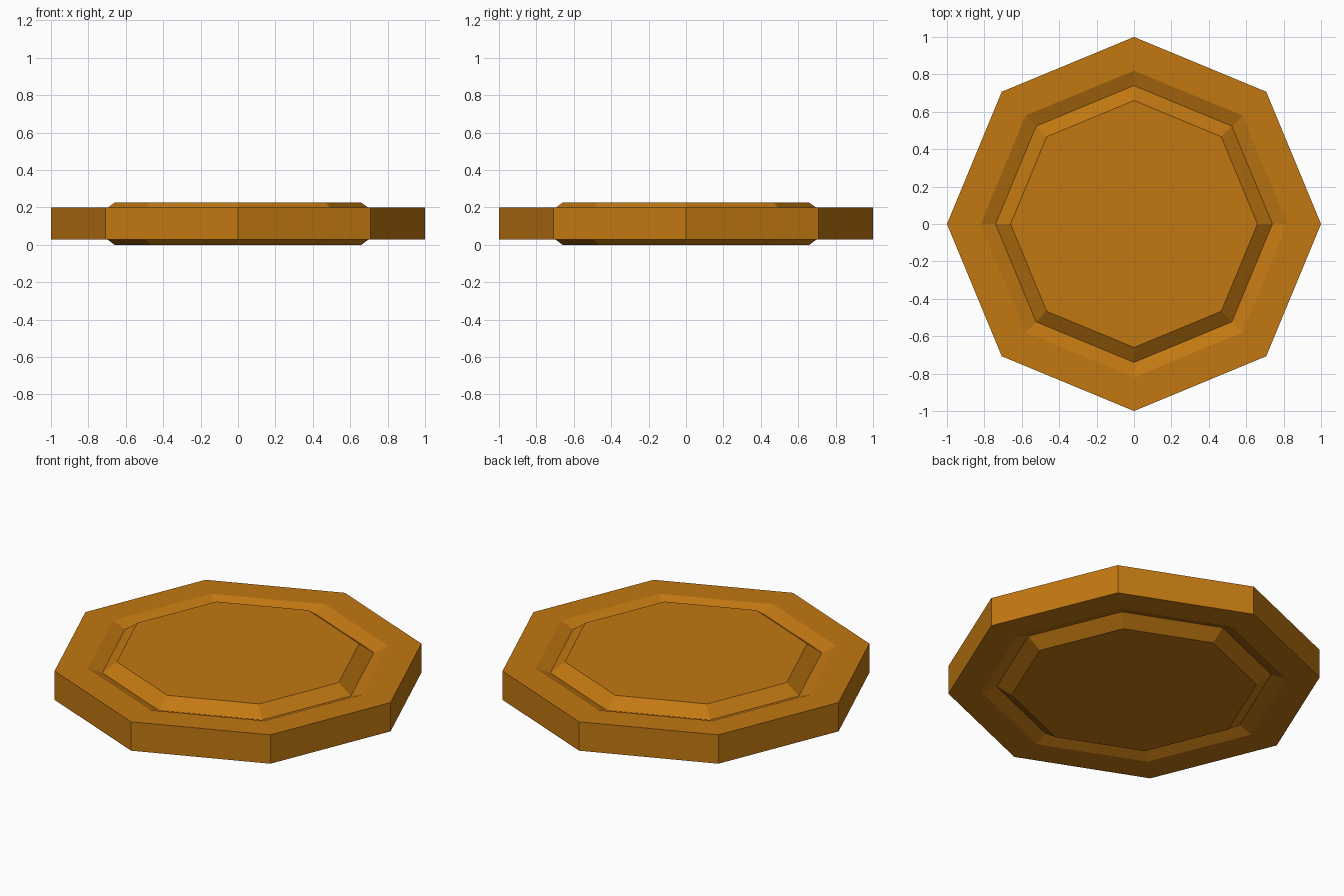
import bpy
import bmesh
from math import cos, sin, pi

SIDES = 8
MID = 0.1125  # height of the mirror plane

cube = bpy.data.objects.get("Cube")
if cube:
    bpy.data.objects.remove(cube, do_unlink=True)

# Gold colour
gold = bpy.data.materials.new("gold")
gold.use_nodes = True
colour = (0.54, 0.188, 0.006, 1)
gold.diffuse_color = colour
gold.node_tree.nodes["Principled BSDF"].inputs["Base Color"].default_value = colour

# Upper half profile (radius, height above mid): raised face, groove, rim
upper = [(0.66, 0.1125), (0.74, 0.054), (0.82, 0.0855), (1.0, 0.0855)]
profile = upper + [(r, -h) for r, h in reversed(upper)]


def ring(bm, radius, z):
    angles = [2 * pi * i / SIDES for i in range(SIDES)]
    return [bm.verts.new((radius * cos(a), radius * sin(a), z)) for a in angles]


# Eight-sided coin: stacked rings joined by flat faces and capped
bm = bmesh.new()
rings = [ring(bm, r, MID + h) for r, h in profile]
for a, b in zip(rings, rings[1:]):
    for i in range(SIDES):
        j = (i + 1) % SIDES
        bm.faces.new((a[i], b[i], b[j], a[j]))
bm.faces.new(rings[0])
bm.faces.new(rings[-1][::-1])
bmesh.ops.recalc_face_normals(bm, faces=bm.faces)

mesh = bpy.data.meshes.new("coin")
bm.to_mesh(mesh)
bm.free()
mesh.materials.append(gold)
coin = bpy.data.objects.new("coin", mesh)
bpy.context.collection.objects.link(coin)
